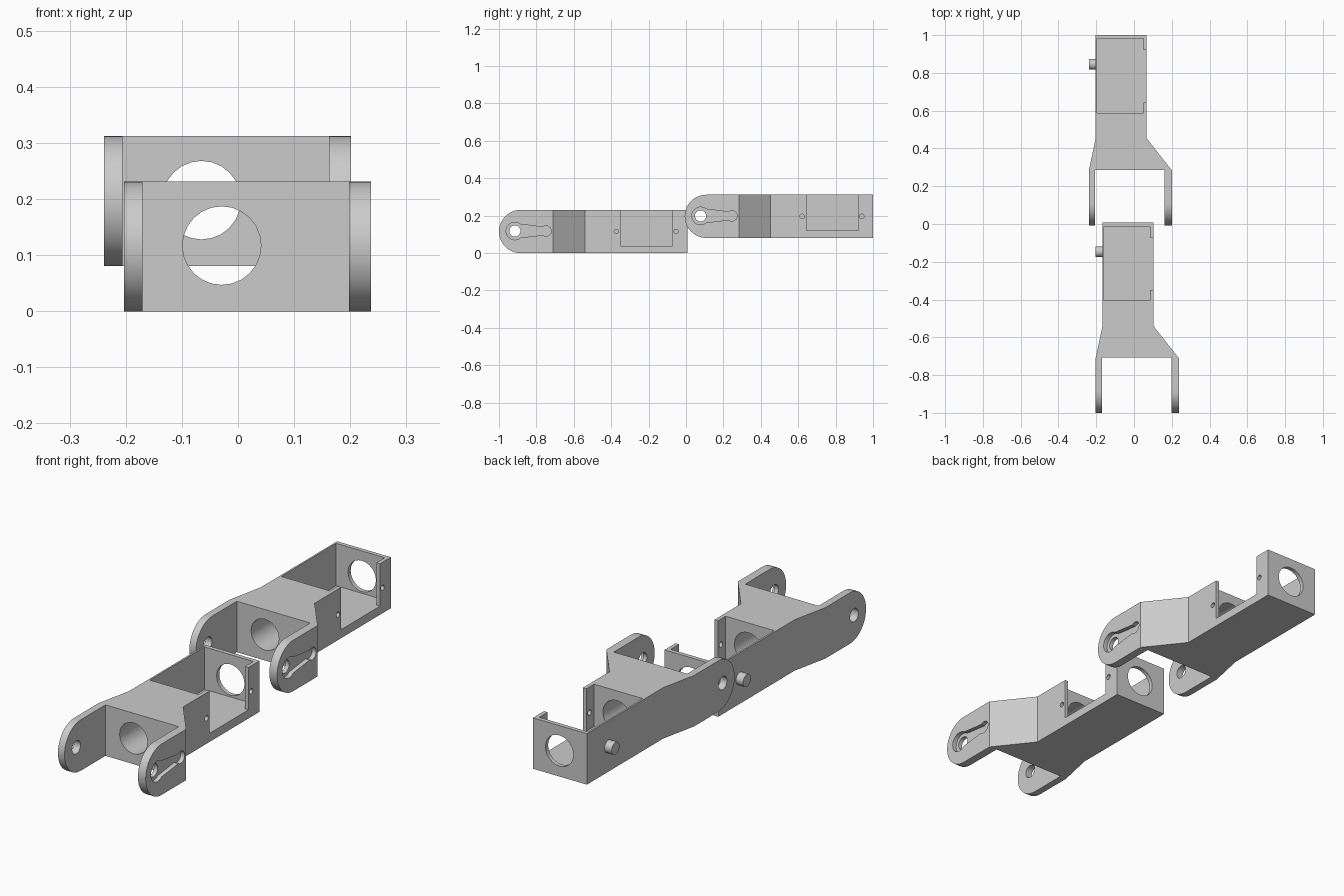
import bpy, bmesh
from math import cos, sin, radians

cube = bpy.data.objects.get("Cube")
if cube:
    bpy.data.objects.remove(cube, do_unlink=True)

grey = bpy.data.materials.new("plain grey")
grey.use_nodes = True
colour = (0.6, 0.6, 0.6, 1)
grey.diffuse_color = colour
grey.node_tree.nodes["Principled BSDF"].inputs["Base Color"].default_value = colour

HEIGHT = 0.231
MID = HEIGHT / 2
BACK = 0.007
PIVOT = -0.915
PLACE = {"x": lambda a, b, t: (t, a, b),
         "y": lambda a, b, t: (a, t, b),
         "z": lambda a, b, t: (a, b, t)}


def prism(name, outline, axis, lo, hi):
    """Extrude a flat outline along one axis."""
    bm = bmesh.new()
    ends = [[bm.verts.new(PLACE[axis](a, b, t)) for a, b in outline] for t in (lo, hi)]
    n = len(outline)
    for ring in ends:
        bm.faces.new(ring)
    for i in range(n):
        j = (i + 1) % n
        bm.faces.new((ends[0][i], ends[0][j], ends[1][j], ends[1][i]))
    bmesh.ops.recalc_face_normals(bm, faces=bm.faces)
    mesh = bpy.data.meshes.new(name)
    bm.to_mesh(mesh)
    bm.free()
    mesh.materials.append(grey)
    obj = bpy.data.objects.new(name, mesh)
    bpy.context.collection.objects.link(obj)
    return obj


def arc(a, b, r, start=0, end=360, steps=24):
    count = steps if end - start == 360 else steps + 1
    angles = [radians(start + (end - start) * i / steps) for i in range(count)]
    return [(a + r * cos(t), b + r * sin(t)) for t in angles]


def combine(obj, tool, operation="DIFFERENCE"):
    """Apply a boolean and throw the tool away."""
    mod = obj.modifiers.new("cut", "BOOLEAN")
    mod.operation, mod.object, mod.solver = operation, tool, "EXACT"
    bpy.context.view_layer.update()
    mesh = bpy.data.meshes.new_from_object(
        obj.evaluated_get(bpy.context.evaluated_depsgraph_get()))
    obj.modifiers.clear()
    obj.data = mesh
    bpy.data.objects.remove(tool, do_unlink=True)


def smooth(obj):
    bpy.ops.object.select_all(action="DESELECT")
    obj.select_set(True)
    bpy.context.view_layer.objects.active = obj
    bpy.ops.object.shade_smooth_by_angle(angle=radians(30))


# Flared, forked link body seen from above
plan = [(-0.167, BACK), (-0.167, -0.54), (-0.203, -0.71), (-0.203, -1.05),
        (-0.17, -1.05), (-0.17, -0.707), (0.198, -0.707), (0.198, -1.05),
        (0.237, -1.05), (0.237, -0.71), (0.103, -0.54), (0.103, BACK)]
link = prism("front_link", plan, "z", 0, HEIGHT)

# Round the fork tips
side = arc(MID - 1, MID, MID, 90, 270) + [(0.1, 0), (0.1, HEIGHT)]
combine(link, prism("tip_tool", side, "x", -0.5, 0.5), "INTERSECT")

# Motor bay, open at the top and through a notch in the left wall
bay = [(-0.159, -0.012), (-0.159, -0.405), (0.085, -0.405), (0.085, -0.35),
       (0.2, -0.35), (0.2, -0.072), (0.085, -0.072), (0.085, -0.012)]
combine(link, prism("bay_tool", bay, "z", 0.039, 0.4))

# Cable hole along the link, pivot holes and screw holes across it
combine(link, prism("cable_tool", arc(-0.029, 0.117, 0.07), "y", -0.8, 0.1))
combine(link, prism("pivot_tool", arc(PIVOT, 0.118, 0.03), "x", -0.4, 0.4))
for y in (-0.372, -0.053):
    combine(link, prism("screw_tool", arc(y, MID, 0.012, steps=16), "x", 0.05, 0.2))

# Shallow horn recess on the left fork arm
horn = (arc(PIVOT, 0.118, 0.047, 50, 310)
        + arc(-0.748, 0.118, 0.028, -130, 130, 14))
combine(link, prism("horn_tool", horn, "x", 0.217, 0.4))

# Pivot pin on the right wall
pin = prism("front_pin", arc(-0.147, MID, 0.028), "x", -0.203, -0.163)

# Second link behind and a little higher
for part, name in ((link, "rear_link"), (pin, "rear_pin")):
    smooth(part)
    twin = part.copy()
    twin.name = name
    twin.location = (-0.036, 0.993, 0.081)
    bpy.context.collection.objects.link(twin)
